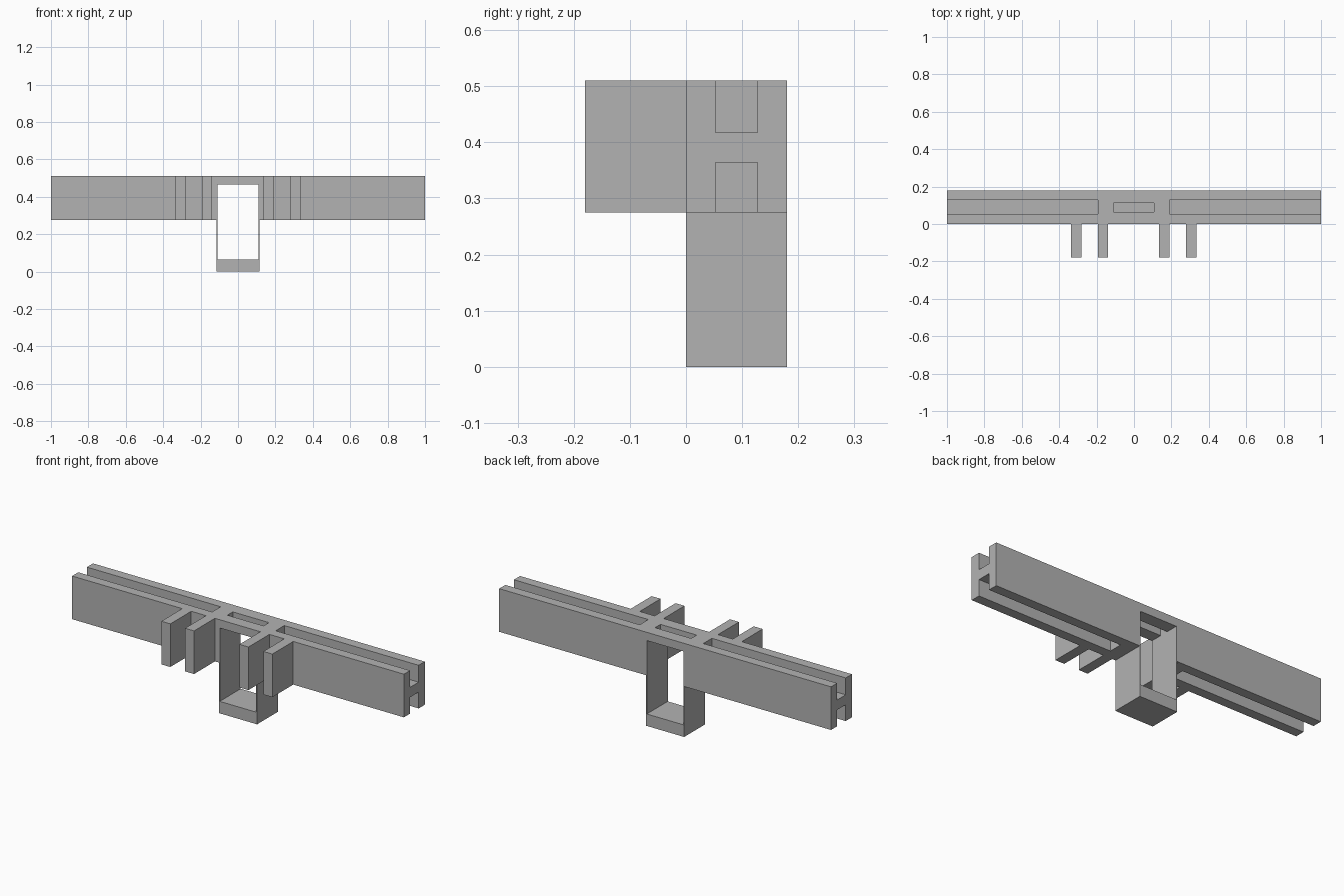
import bpy
import bmesh

cube = bpy.data.objects.get("Cube")
if cube:
    bpy.data.objects.remove(cube, do_unlink=True)

# Single flat material
grey = bpy.data.materials.new("light_grey")
grey.use_nodes = True
colour = (0.45, 0.45, 0.45, 1)
grey.diffuse_color = colour
grey.node_tree.nodes["Principled BSDF"].inputs["Base Color"].default_value = colour

BACK = 0.18                  # body depth, front face at y = 0
BASE, TOP = 0.275, 0.51      # beam height range
LOOP = 0.115                 # half width of the hanging loop


def extrude(name, outline, y0, y1):
    """Solid made by extruding an x-z outline from y0 to y1."""
    bm = bmesh.new()
    face = bm.faces.new([bm.verts.new((x, y0, z)) for x, z in outline])
    grown = bmesh.ops.extrude_face_region(bm, geom=[face])["geom"]
    moved = [v for v in grown if isinstance(v, bmesh.types.BMVert)]
    bmesh.ops.translate(bm, verts=moved, vec=(0, y1 - y0, 0))
    bmesh.ops.recalc_face_normals(bm, faces=bm.faces)
    mesh = bpy.data.meshes.new(name)
    bm.to_mesh(mesh)
    bm.free()
    mesh.materials.append(grey)
    obj = bpy.data.objects.new(name, mesh)
    bpy.context.collection.objects.link(obj)
    return obj


def box(name, x0, x1, y0, y1, z0, z1):
    return extrude(name, [(x0, z0), (x1, z0), (x1, z1), (x0, z1)], y0, y1)


def cut(target, cutter):
    mod = target.modifiers.new(cutter.name, "BOOLEAN")
    mod.operation = "DIFFERENCE"
    mod.solver = "EXACT"
    mod.object = cutter
    cutter.hide_render = True
    bpy.context.view_layer.objects.active = target
    bpy.ops.object.modifier_apply(modifier=mod.name)
    bpy.data.objects.remove(cutter, do_unlink=True)


# Long beam with the hanging loop as one T-shaped body
beam = extrude("beam_and_loop", [
    (-1, TOP), (-1, BASE), (-LOOP, BASE), (-LOOP, 0),
    (LOOP, 0), (LOOP, BASE), (1, BASE), (1, TOP)], 0, BACK)

# Loop opening, and the narrow slot above it
cut(beam, box("opening", -0.11, 0.11, -0.1, 0.3, 0.065, 0.465))
cut(beam, box("top_slot", -0.11, 0.108, 0.065, 0.112, 0.4, 0.6))

# Grooves along the top and bottom of each arm
for x0, x1 in ((-1.1, -0.193), (0.19, 1.1)):
    cut(beam, box("top_groove", x0, x1, 0.053, 0.127, 0.418, 0.6))
    cut(beam, box("bottom_groove", x0, x1, 0.053, 0.127, 0.2, 0.364))

# Front prongs
prongs = {"right_outer": -0.336, "right_inner": -0.193,
          "left_inner": 0.135, "left_outer": 0.279}
for side, x in prongs.items():
    box(side + "_prong", x, x + 0.054, -BACK, 0, BASE, TOP)
